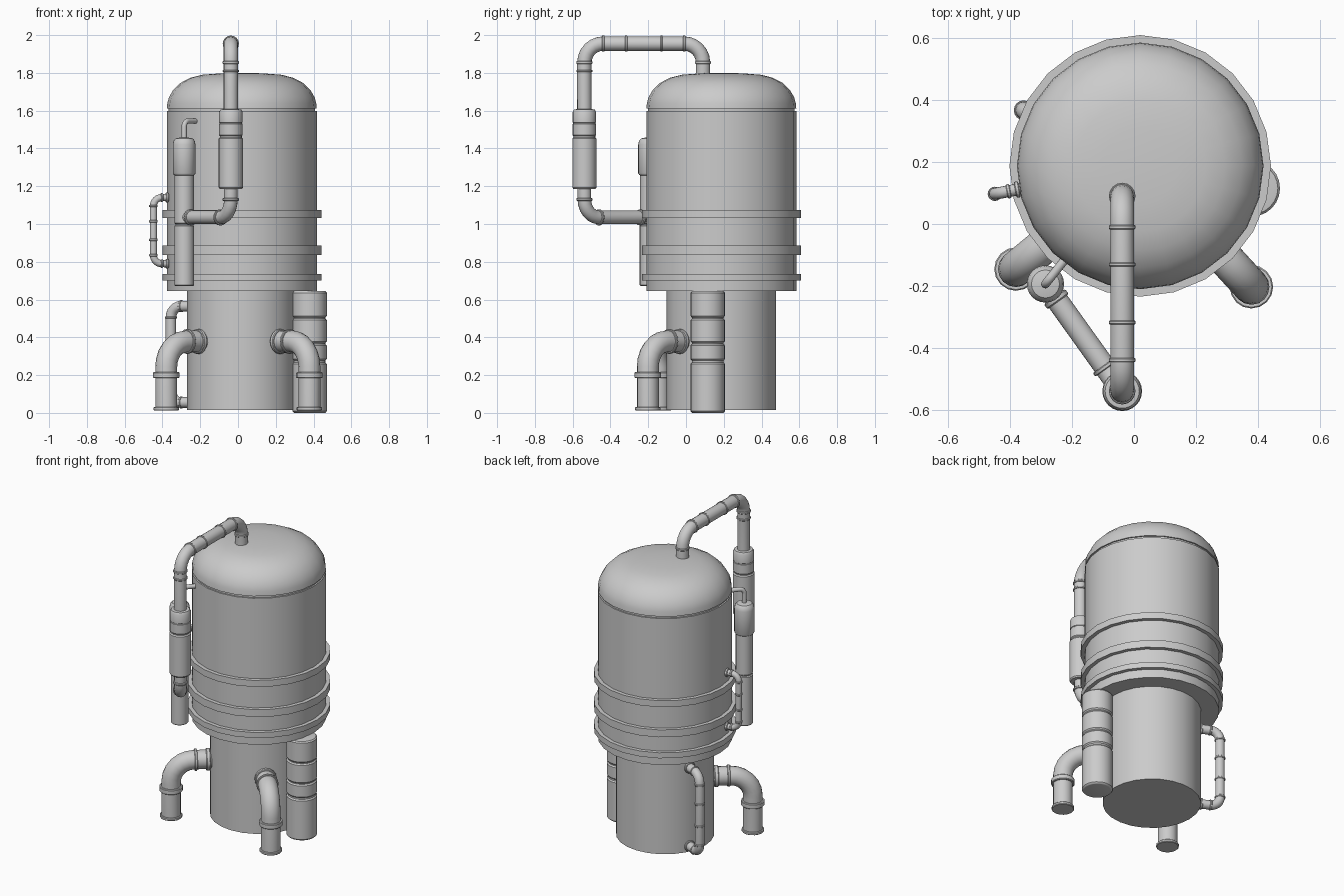
import bpy, bmesh, math
from mathutils import Vector

if "Cube" in bpy.data.objects:
    bpy.data.objects.remove(bpy.data.objects["Cube"])

AX, AY = 0.02, 0.187            # axis of the main vessel


def finish(ob, angle=35):
    bpy.ops.object.select_all(action='DESELECT')
    ob.select_set(True)
    bpy.context.view_layer.objects.active = ob
    bpy.ops.object.shade_smooth_by_angle(angle=math.radians(angle))
    return ob


def lathe(name, profile, loc, sides=24, axis=(0, 0, 1)):
    """Closed solid of revolution from (radius, height) pairs, bottom to top."""
    bm = bmesh.new()
    rings = [[bm.verts.new((r * math.cos(2 * math.pi * i / sides),
                            r * math.sin(2 * math.pi * i / sides), h))
              for i in range(sides)] for r, h in profile]
    for a, b in zip(rings, rings[1:]):
        for i in range(sides):
            j = (i + 1) % sides
            bm.faces.new((a[i], a[j], b[j], b[i]))
    bm.faces.new(rings[0][::-1])
    bm.faces.new(rings[-1])
    me = bpy.data.meshes.new(name)
    bm.to_mesh(me)
    bm.free()
    ob = bpy.data.objects.new(name, me)
    bpy.context.collection.objects.link(ob)
    ob.location = loc
    ob.rotation_euler = Vector(axis).to_track_quat('Z', 'Y').to_euler()
    return finish(ob)


def collar(name, p, d, r, length):
    h, b = length / 2, min(0.004, length / 5)
    return lathe(name, [(r - b, -h), (r, -h + b), (r, h - b), (r - b, h)], p, 16, d)


def pipe(name, pts, r, bend, ring=0.005, ring_len=0.014):
    """Round pipe with rounded elbows and a collar at each end of every elbow."""
    pts = [Vector(p) for p in pts]
    path, rings = [pts[0]], []
    for a, c, b in zip(pts, pts[1:], pts[2:]):
        u, v = (a - c).normalized(), (b - c).normalized()
        centre = c + (u + v) * bend
        for k in range(7):
            t = k / 6 * math.pi / 2
            path.append(centre - v * bend * math.cos(t) - u * bend * math.sin(t))
        rings += [(c + u * bend, u), (c + v * bend, v)]
    path.append(pts[-1])
    cu = bpy.data.curves.new(name, 'CURVE')
    cu.dimensions = '3D'
    cu.bevel_depth, cu.bevel_resolution, cu.use_fill_caps = r, 2, True
    cu.bevel_resolution = 6
    sp = cu.splines.new('POLY')
    sp.points.add(len(path) - 1)
    for q, p in zip(sp.points, path):
        q.co = (*p, 1)
    ob = bpy.data.objects.new(name, cu)
    bpy.context.collection.objects.link(ob)
    bpy.ops.object.select_all(action='DESELECT')
    ob.select_set(True)
    bpy.context.view_layer.objects.active = ob
    bpy.ops.object.convert(target='MESH')
    finish(bpy.context.object, 40)
    if ring:
        for p, d in rings:
            collar(name + "_collar", p, d, r + ring, ring_len)


def inward(x, y):
    return Vector((AX - x, AY - y, 0)).normalized()


# Main vessel: pedestal, wide shell with seam groove, dome
lathe("pedestal", [(0.29, 0.015), (0.29, 0.66)], (AX, AY, 0))
lathe("shell", [(0.397, 0.645), (0.397, 1.598), (0.388, 1.598), (0.388, 1.611),
                (0.397, 1.611), (0.394, 1.64), (0.386, 1.67), (0.364, 1.708),
                (0.328, 1.745), (0.273, 1.774), (0.21, 1.79), (0.12, 1.797),
                (0.04, 1.8)], (AX, AY, 0))
for lo, hi in ((0.70, 0.736), (0.837, 0.885), (1.033, 1.075)):
    lathe("shell_band", [(0.39, lo), (0.421, lo), (0.421, hi), (0.39, hi)], (AX, AY, 0))

# Condenser cylinder standing in front
CX, CY = -0.038, -0.538
lathe("condenser", [(0.045, 1.185), (0.058, 1.185), (0.064, 1.193), (0.064, 1.452),
                    (0.058, 1.459), (0.058, 1.465), (0.062, 1.47), (0.062, 1.53),
                    (0.059, 1.532), (0.059, 1.536), (0.062, 1.538), (0.062, 1.593),
                    (0.055, 1.606), (0.04, 1.608)], (CX, CY, 0))

# Overhead pipe from the dome to the condenser
pipe("overhead_pipe", [(CX, 0.09, 1.78), (CX, 0.09, 1.955), (CX, CY, 1.955),
                       (CX, CY, 1.59)], 0.038, 0.1)
for y in (-0.317, -0.13):
    collar("overhead_pipe_collar", (CX, y, 1.955), (0, 1, 0), 0.043, 0.012)
collar("overhead_pipe_collar", (CX, CY, 1.81), (0, 0, 1), 0.043, 0.012)

# Receiver cylinder beside the shell, linked to the condenser
RX, RY = -0.285, -0.193
lathe("receiver", [(0.047, 0.672), (0.052, 0.677), (0.052, 0.99), (0.046, 0.995),
                   (0.046, 1.0), (0.051, 1.005), (0.051, 1.08), (0.051, 1.258),
                   (0.055, 1.26), (0.06, 1.268), (0.06, 1.42), (0.056, 1.44),
                   (0.045, 1.453), (0.02, 1.458)], (RX, RY, 0))
pipe("link_pipe", [(CX, CY, 1.2), (CX, CY, 1.035), (RX, RY, 1.035)], 0.036, 0.095, 0.007)
d = (Vector((CX, CY, 0)) - Vector((RX, RY, 0))).normalized()
collar("link_pipe_collar", Vector((RX, RY, 1.035)) + d * 0.06, d, 0.042, 0.02)
dn = inward(RX, RY)
pipe("receiver_vent", [(RX, RY, 1.44), (RX, RY, 1.545),
                       Vector((RX, RY, 1.545)) + dn * 0.12], 0.014, 0.03, 0)

# Two large drain elbows on the pedestal
for x, y in ((-0.38, -0.145), (0.378, -0.202)):
    d = inward(x, y)
    reach = math.hypot(AX - x, AY - y) - 0.28
    base = Vector((x, y, 0))
    pipe("drain_elbow", [base + Vector((0, 0, 0.015)), base + Vector((0, 0, 0.378)),
                         base + Vector((0, 0, 0.378)) + d * reach], 0.058, 0.135, 0)
    collar("drain_elbow_joint", base + Vector((0, 0, 0.2)), (0, 0, 1), 0.07, 0.032)
    collar("drain_elbow_foot", base + Vector((0, 0, 0.022)), (0, 0, 1), 0.067, 0.018)
    wall = base + Vector((0, 0, 0.378))
    collar("drain_elbow_flange", wall + d * (reach - 0.022), d, 0.066, 0.025)
    collar("drain_elbow_flange", wall + d * (reach - 0.095), d, 0.066, 0.016)

# Side cylinder standing on the ground, with grooves between sections
prof = [(0.08, 0.0)]
for lo, hi in ((0, 0.268), (0.276, 0.366), (0.37, 0.5), (0.504, 0.645)):
    prof += [(0.084, lo + 0.001), (0.091, lo + 0.009), (0.091, hi - 0.009), (0.084, hi - 0.001)]
prof += [(0.07, 0.646)]
lathe("side_cylinder", prof, (0.379, 0.115, 0))

# Small bypass loops on the left: one on the shell, one on the pedestal
for name, x, y, lo, hi, r, rad, bend in (
        ("shell_bypass", -0.448, 0.097, 0.79, 1.14, 0.019, 0.385, 0.045),
        ("pedestal_bypass", -0.355, 0.366, 0.055, 0.565, 0.028, 0.28, 0.06)):
    d = inward(x, y)
    reach = math.hypot(AX - x, AY - y) - rad
    bottom, top = Vector((x, y, lo)), Vector((x, y, hi))
    pipe(name, [bottom + d * reach, bottom, top, top + d * reach], r, bend, 0.004, 0.012)
    for t in (0.36, 0.64):
        collar(name + "_collar", bottom.lerp(top, t), (0, 0, 1), r + 0.004, 0.012)
    for p in (bottom, top):
        collar(name + "_flange", p + d * (reach - 0.018), d, r + 0.007, 0.014)
